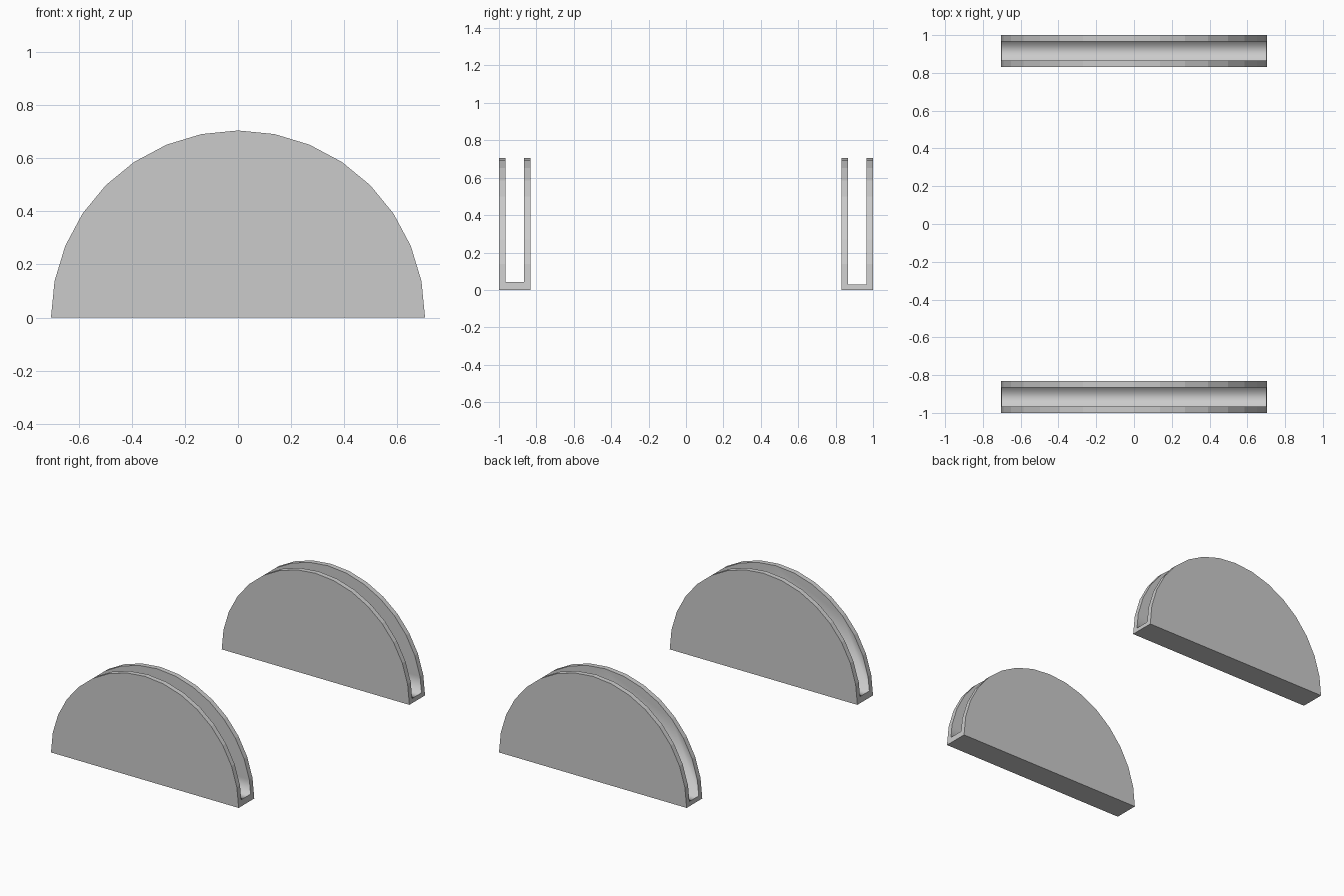
import bpy, bmesh, math

if "Cube" in bpy.data.objects:
    bpy.data.objects.remove(bpy.data.objects["Cube"])

R = 0.705          # half-disc radius
SEGS = 16          # sides of the half circle
WALL = 0.034       # plate thickness
WIDTH = 0.168      # full holder depth


def make_holder(name, y_start, floor):
    # Half-disc outline, with an extra point at floor height on each end
    arc = [(R * math.cos(math.pi * i / SEGS), R * math.sin(math.pi * i / SEGS))
           for i in range(SEGS + 1)]
    t = floor / arc[1][1]
    fx = R + (arc[1][0] - R) * t
    outline = [(R, 0)] + [(fx, floor)] + arc[1:-1] + [(-fx, floor)] + [(-R, 0)]
    n = len(outline)

    bm = bmesh.new()

    def ring(y, pts):
        return [bm.verts.new((x, y, z)) for x, z in pts]

    front = ring(y_start, outline)
    inner_a = ring(y_start + WALL, outline[1:-1])
    inner_b = ring(y_start + WIDTH - WALL, outline[1:-1])
    back = ring(y_start + WIDTH, outline)

    # Outer plate faces and underside
    bm.faces.new(front)
    bm.faces.new(back)
    bm.faces.new((front[0], front[-1], back[-1], back[0]))
    # Slot walls and softly shaded slot floor
    slot = [bm.faces.new(inner_a), bm.faces.new(inner_b),
            bm.faces.new((inner_a[0], inner_a[-1], inner_b[-1], inner_b[0]))]
    # Rims of both plates
    for outer, inner in ((front, inner_a), (back, inner_b)):
        for i in range(n - 3):
            bm.faces.new((outer[i + 1], outer[i + 2], inner[i + 1], inner[i]))
    # Ends below the slot
    for e, s, k in ((0, 1, 0), (-1, -2, -1)):
        bm.faces.new((front[e], back[e], back[s], inner_b[k], inner_a[k], front[s]))

    bmesh.ops.recalc_face_normals(bm, faces=bm.faces[:])
    for f in slot:
        f.smooth = True

    mesh = bpy.data.meshes.new(name)
    bm.to_mesh(mesh)
    bm.free()
    obj = bpy.data.objects.new(name, mesh)
    bpy.context.collection.objects.link(obj)
    return obj


make_holder("front_holder", -1.0, 0.042)
make_holder("back_holder", 1.0 - WIDTH, 0.03)
